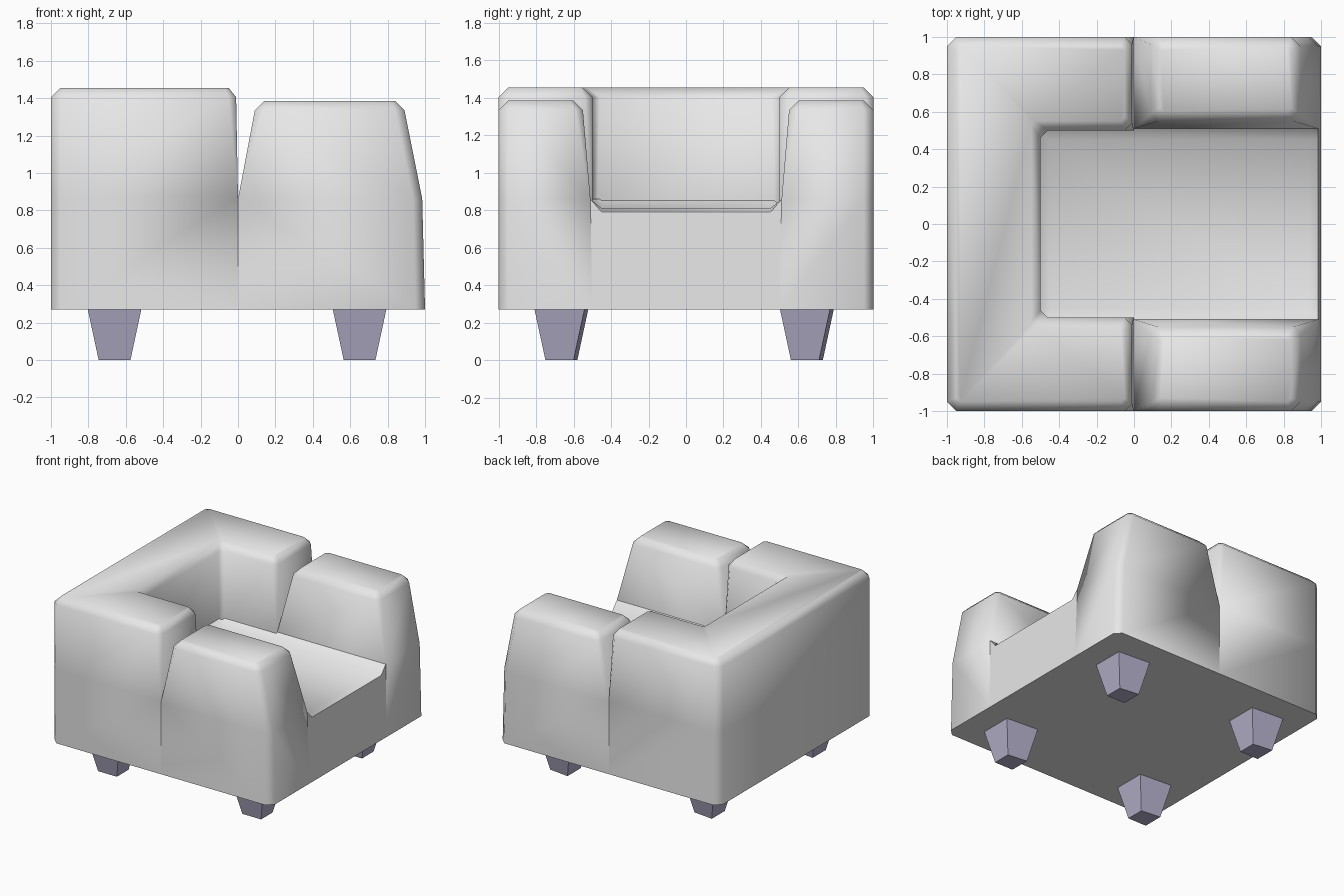
import bpy, bmesh, math
from mathutils import Vector

cube = bpy.data.objects.get("Cube")
if cube:
    bpy.data.objects.remove(cube, do_unlink=True)


def material(name, color):
    mat = bpy.data.materials.new(name)
    mat.use_nodes = True
    mat.diffuse_color = (*color, 1)
    mat.node_tree.nodes["Principled BSDF"].inputs["Base Color"].default_value = (*color, 1)
    return mat


def ring(corners, z):
    """Outline from (x, y, chamfer) corners, each cut into two points."""
    pts = []
    for i, (x, y, c) in enumerate(corners):
        p = Vector((x, y, z))
        for n in (corners[i - 1], corners[(i + 1) % len(corners)]):
            pts.append(p + (Vector((n[0], n[1], z)) - p).normalized() * c)
    return pts


def loft(name, rings, mat, smooth=True, mirror=False):
    """Skin a stack of outlines into a closed solid."""
    bm = bmesh.new()
    rows = [[bm.verts.new(p) for p in r] for r in rings]
    for a, b in zip(rows, rows[1:]):
        for i in range(len(a)):
            j = (i + 1) % len(a)
            bm.faces.new((a[i], a[j], b[j], b[i]))
    bm.faces.new(rows[0])
    bm.faces.new(rows[-1])
    bmesh.ops.remove_doubles(bm, verts=bm.verts, dist=0.0005)
    if mirror:
        bmesh.ops.scale(bm, vec=(1, -1, 1), verts=bm.verts)
    bmesh.ops.recalc_face_normals(bm, faces=bm.faces)
    mesh = bpy.data.meshes.new(name)
    bm.to_mesh(mesh)
    bm.free()
    mesh.materials.append(mat)
    obj = bpy.data.objects.new(name, mesh)
    bpy.context.collection.objects.link(obj)
    if smooth:
        bpy.ops.object.select_all(action='DESELECT')
        obj.select_set(True)
        bpy.context.view_layer.objects.active = obj
        bpy.ops.object.shade_smooth_by_angle(angle=math.radians(50))
    return obj


fabric = material("light grey fabric", (0.8, 0.8, 0.8))
leg_paint = material("lilac grey legs", (0.46, 0.43, 0.59))
FLOOR = 0.27


# Backrest wrapping round into the rear half of both arms
def wrap(z, outer, slot, inner, corner, slot_cut, inner_cut):
    half = [(-outer, -outer, corner), (slot, -outer, slot_cut),
            (slot, -inner, slot_cut), (-inner, -inner, inner_cut)]
    return ring(half + [(x, -y, c) for x, y, c in reversed(half)], z)


loft("backrest_and_rear_arms", [
    wrap(FLOOR, 1, 0, 0.5, 0.05, 0, 0),
    wrap(0.87, 1, 0, 0.5, 0.05, 0, 0.03),
    wrap(1.405, 1, -0.01, 0.5, 0.05, 0.04, 0.04),
    wrap(1.455, 0.95, -0.05, 0.55, 0.02, 0.02, 0.02),
], fabric)


# Front half of each arm, leaning away from the slot and the seat
def pad(z, x0, x1, y0, y1, front_cut, cut):
    return ring([(x0, y0, cut), (x1, y0, cut),
                 (x1, y1, front_cut), (x0, y1, cut)], z)


for side in ("left", "right"):
    loft(side + "_front_arm", [
        pad(FLOOR, 0, 1, 0.5, 1, 0.05, 0),
        pad(0.86, 0, 0.985, 0.51, 1, 0.05, 0),
        pad(1.335, 0.09, 0.89, 0.55, 1, 0.05, 0.04),
        pad(1.385, 0.14, 0.84, 0.6, 0.95, 0.02, 0.02),
    ], fabric, mirror=side == "right")


# Seat with sloped fillets meeting the arms and the backrest
def seat_section(x_low, x_top, z):
    half = [(x_low, 0.5, FLOOR), (x_top, 0.51, 0.86), (x_top, 0.45, z)]
    return half + [(x, -y, h) for x, y, h in reversed(half)]


loft("seat", [
    seat_section(-0.51, -0.51, 0.86),
    seat_section(-0.45, -0.45, 0.81),
    seat_section(0.95, 0.94, 0.81),
    seat_section(1, 0.985, 0.79),
], fabric)


# Four tapered legs, each with one slightly skewed side
def leg_outline(cx, cy, half, z):
    return [Vector((cx - half, cy - half, z)), Vector((cx + half, cy - half, z)),
            Vector((cx + half, cy + half - 0.02, z)), Vector((cx - half, cy + half, z))]


for x, end in ((-0.66, "rear"), (0.65, "front")):
    for y, side in ((-0.665, "right"), (0.645, "left")):
        loft(f"{end}_{side}_leg", [leg_outline(x, y, 0.085, 0),
                                   leg_outline(x, y, 0.143, FLOOR)], leg_paint, smooth=False)
